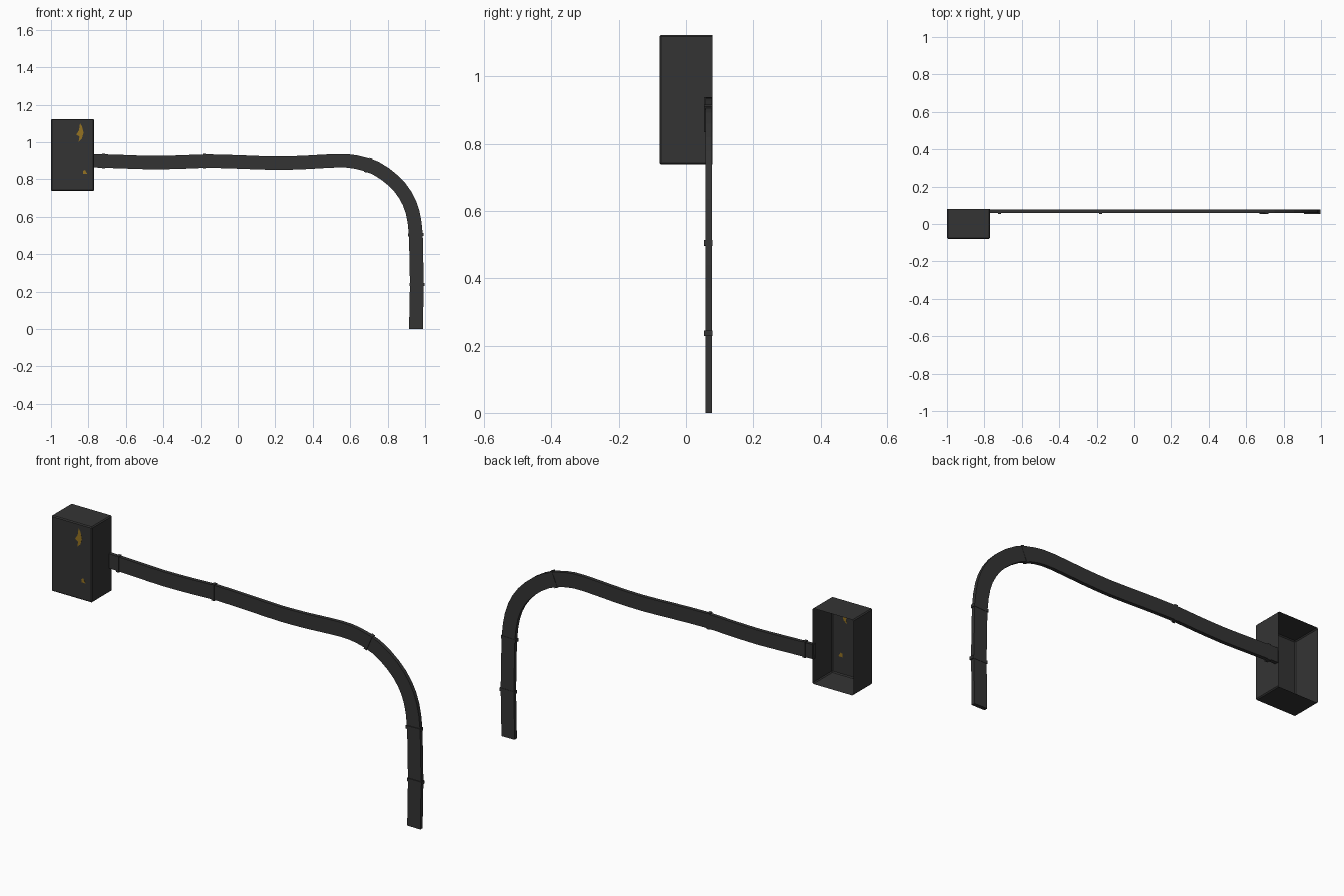
import bpy, bmesh
from mathutils import Vector

if "Cube" in bpy.data.objects:
    bpy.data.objects.remove(bpy.data.objects["Cube"])


def material(name, rgb):
    m = bpy.data.materials.new(name)
    m.diffuse_color = (*rgb, 1)
    m.use_nodes = True
    m.node_tree.nodes["Principled BSDF"].inputs["Base Color"].default_value = m.diffuse_color
    return m


GREY = material("charcoal grey", (0.034, 0.034, 0.034))
YELLOW = material("dull yellow", (0.30, 0.17, 0.015))


def finish(bm, name, mat):
    bmesh.ops.recalc_face_normals(bm, faces=bm.faces)
    me = bpy.data.meshes.new(name)
    bm.to_mesh(me)
    bm.free()
    me.materials.append(mat)
    ob = bpy.data.objects.new(name, me)
    bpy.context.collection.objects.link(ob)
    return ob


def sweep(name, points, width, y0, y1):
    """Rectangular section swept along a path in the xz plane."""
    bm = bmesh.new()
    rings = []
    for i, p in enumerate(points):
        t = (points[min(i + 1, len(points) - 1)] - points[max(i - 1, 0)]).normalized()
        n = Vector((-t.y, t.x)) * width / 2
        rings.append([bm.verts.new((q.x, y, q.y)) for q, y in
                      ((p + n, y0), (p + n, y1), (p - n, y1), (p - n, y0))])
    for a, b in zip(rings, rings[1:]):
        for k in range(4):
            j = (k + 1) % 4
            bm.faces.new((a[k], a[j], b[j], b[k]))
    bm.faces.new(rings[0])
    bm.faces.new(rings[-1])
    return finish(bm, name, GREY)


# Junction box: thin shell, open at the back, with slightly eased edges
bm = bmesh.new()
bmesh.ops.create_cube(bm, size=1)
for v in bm.verts:
    v.co = (-0.885 + v.co.x * 0.23, v.co.y * 0.158, 0.931 + v.co.z * 0.386)
bmesh.ops.delete(bm, geom=[f for f in bm.faces if f.normal.y > 0.9], context='FACES')
bmesh.ops.bevel(bm, geom=[e for e in bm.edges if not e.is_boundary],
                offset=0.005, segments=1, affect='EDGES')
finish(bm, "junction_box", GREY)

# Flat cable conduit: gentle waves, then a bend down to the ground
ctrl = [Vector(p) for p in (
    (-0.775, 0.9), (-0.62, 0.895), (-0.46, 0.89), (-0.3, 0.893), (-0.16, 0.898),
    (0.02, 0.893), (0.2, 0.887), (0.36, 0.891), (0.53, 0.9), (0.63, 0.893),
    (0.735, 0.86), (0.83, 0.793), (0.895, 0.715), (0.933, 0.625),
    (0.95, 0.51), (0.953, 0.37), (0.956, 0.24), (0.953, 0.1), (0.952, 0.0))]
path = []
for i in range(len(ctrl) - 1):
    a, b, c, d = (ctrl[max(i - 1, 0)], ctrl[i], ctrl[i + 1],
                  ctrl[min(i + 2, len(ctrl) - 1)])
    path += [b, (9 * (b + c) - a - d) / 16]
path.append(ctrl[-1])
sweep("cable_conduit", path, 0.074, 0.058, 0.077)

# Clamp straps round the conduit
for i, (x, z, dx, dz) in enumerate((
        (-0.72, 0.898, 1, 0), (-0.18, 0.898, 1, 0), (0.695, 0.876, 0.92, -0.39),
        (0.95, 0.505, 0.03, -1), (0.957, 0.237, 0, -1))):
    c, t = Vector((x, z)), Vector((dx, dz)).normalized() * 0.008
    sweep("clamp_strap_%d" % (i + 1), [c - t, c + t], 0.082, 0.054, 0.0785)


# Worn yellow paint marks, thin plates showing on both sides of the front panel
def mark(name, outline):
    bm = bmesh.new()
    f = bm.faces.new([bm.verts.new((x, -0.0795, z)) for x, z in outline])
    g = bmesh.ops.extrude_face_region(bm, geom=[f])["geom"]
    for v in g:
        if isinstance(v, bmesh.types.BMVert):
            v.co.y += 0.001
    finish(bm, name, YELLOW)


mark("upper_paint_mark", [(-0.845, 1.1), (-0.835, 1.085), (-0.826, 1.05), (-0.835, 1.02),
                          (-0.852, 1.003), (-0.848, 1.03), (-0.865, 1.04), (-0.85, 1.065)])
mark("lower_paint_mark", [(-0.83, 0.845), (-0.818, 0.85), (-0.806, 0.828), (-0.828, 0.828)])
